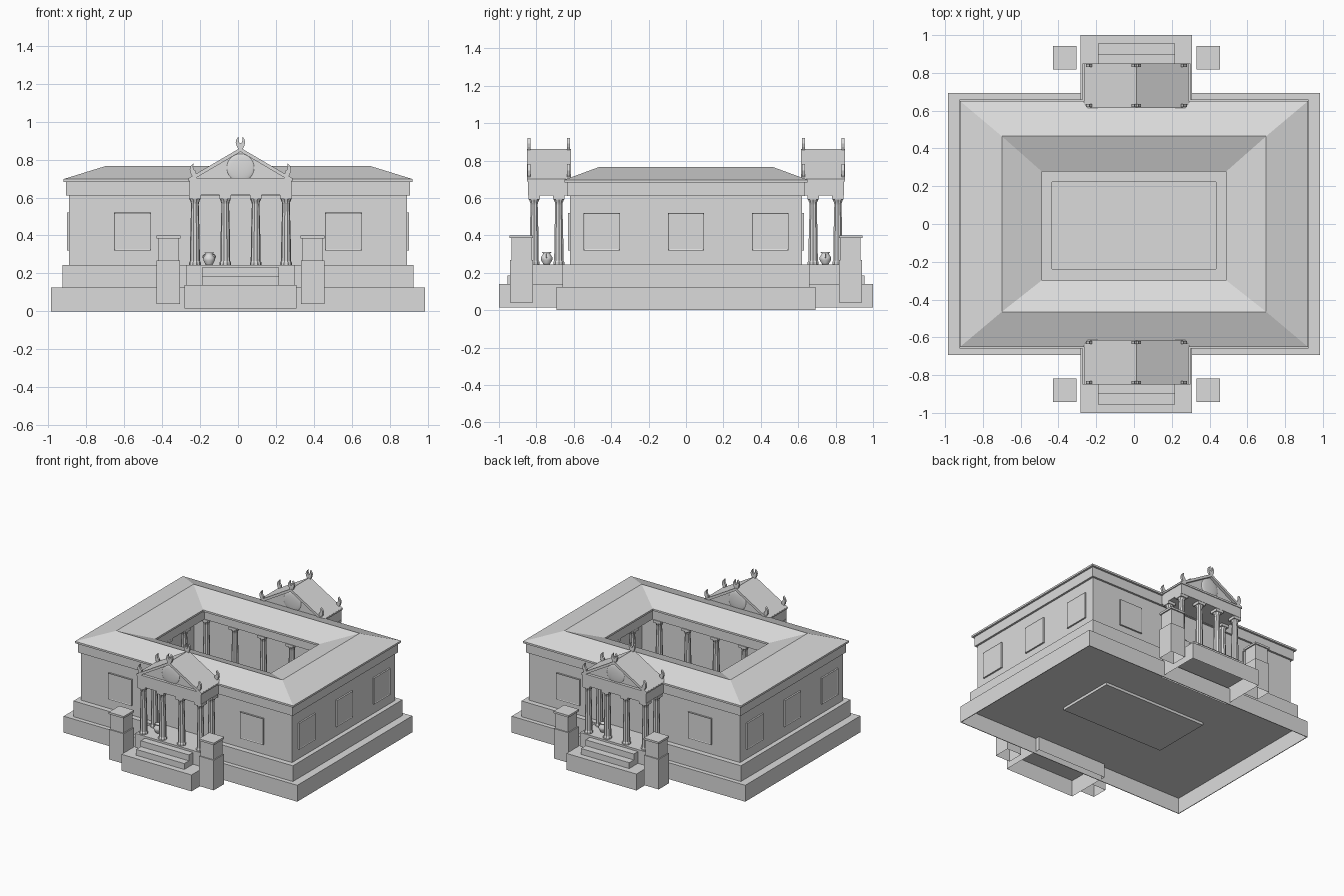
import bpy, bmesh, math
from mathutils import Matrix, Vector

if "Cube" in bpy.data.objects:
    bpy.data.objects.remove(bpy.data.objects["Cube"], do_unlink=True)

stone = bpy.data.materials.new("pale_grey_stone")
stone.use_nodes = True
GREY = (0.71, 0.71, 0.71, 1)
stone.diffuse_color = GREY
stone.node_tree.nodes["Principled BSDF"].inputs["Base Color"].default_value = GREY


def finish(name, bm, loc=(0, 0, 0), smooth=False):
    bmesh.ops.recalc_face_normals(bm, faces=bm.faces)
    mesh = bpy.data.meshes.new(name)
    bm.to_mesh(mesh)
    bm.free()
    mesh.materials.append(stone)
    for p in mesh.polygons:
        p.use_smooth = smooth
    ob = bpy.data.objects.new(name, mesh)
    ob.location = loc
    bpy.context.collection.objects.link(ob)
    return ob


def box(name, x, y, z, open_bottom=False):
    """Box from (min, max) ranges."""
    bm = bmesh.new()
    size = [b - a for a, b in (x, y, z)]
    mid = [(a + b) / 2 for a, b in (x, y, z)]
    bmesh.ops.create_cube(bm, size=1, matrix=Matrix.Translation(mid) @ Matrix.Diagonal((*size, 1)))
    if open_bottom:
        bm.normal_update()
        bmesh.ops.delete(bm, geom=[f for f in bm.faces if f.normal.z < -.5], context="FACES")
    return finish(name, bm)


def rect_sweep(name, profile):
    """Closed profile of (half x, half y, z, optional y shift) swept round a rectangle."""
    bm = bmesh.new()
    rings = [[bm.verts.new((sx * hx, sy * hy + sum(dy), z)) for sx, sy in ((-1, -1), (1, -1), (1, 1), (-1, 1))]
             for hx, hy, z, *dy in profile]
    for i, ring in enumerate(rings):
        nxt = rings[(i + 1) % len(rings)]
        for k in range(4):
            j = (k + 1) % 4
            bm.faces.new((ring[k], ring[j], nxt[j], nxt[k]))
    return finish(name, bm)


def prism(name, outline, y0, y1):
    """Outline of (x, z) points extruded along y."""
    bm = bmesh.new()
    face = bm.faces.new([bm.verts.new((x, y0, z)) for x, z in outline])
    new = bmesh.ops.extrude_face_region(bm, geom=[face])["geom"]
    bmesh.ops.translate(bm, vec=(0, y1 - y0, 0), verts=[v for v in new if isinstance(v, bmesh.types.BMVert)])
    return finish(name, bm)


def lathe(name, profile, loc, sides=16, flute=1.0, smooth=False):
    """Profile of (radius, z) turned round z; flute shrinks every other side."""
    bm = bmesh.new()
    rings = []
    for r, z in profile:
        ring = []
        for k in range(sides):
            a = math.tau * k / sides
            rr = r * (flute if k % 2 else 1)
            ring.append(bm.verts.new((rr * math.cos(a), rr * math.sin(a), z)))
        rings.append(ring)
    for a, b in zip(rings, rings[1:]):
        for k in range(sides):
            j = (k + 1) % sides
            bm.faces.new((a[k], a[j], b[j], b[k]))
    bm.faces.new(rings[0])
    bm.faces.new(rings[-1])
    return finish(name, bm, loc, smooth)


def column(name, x, y):
    shaft = lathe(name + "_shaft", [(.031, .245), (.031, .257), (.026, .265), (.025, .38), (.02, .565),
                                    (.022, .575), (.029, .592)], (x, y, 0), 20, .9)
    cap = box(name + "_capital", (x - .031, x + .031), (y - .031, y + .031), (.592, .612))
    return [shaft, cap]


def window(name, x, y, turn):
    """Thin raised frame with a slightly sunken panel, facing -y before turning."""
    bm = bmesh.new()
    bmesh.ops.create_cube(bm, size=1, matrix=Matrix.Diagonal((.195, .024, .2, 1)))
    bm.normal_update()
    front = [f for f in bm.faces if f.normal.y < -.5]
    bmesh.ops.inset_region(bm, faces=front, thickness=.008)
    bmesh.ops.translate(bm, vec=(0, .003, 0), verts=front[0].verts)
    ob = finish(name, bm, (x, y, .42))
    ob.rotation_euler.z = turn


# Stepped base, hollow underneath, with courtyard pool
rect_sweep("stepped_base", [(.985, .693, 0), (.985, .693, .125), (.925, .66, .125), (.925, .66, .245),
                            (.435, .23, .245, -.008), (.435, .23, .12, -.008), (.98, .688, .12), (.98, .688, 0)])
box("pool_floor", (-.435, .435), (-.238, .222), (.1, .122))

# Outer walls, frieze and roof
rect_sweep("walls", [(.89, .62, .245), (.89, .62, .615), (.7, .47, .69), (.7, .47, .245)])
rect_sweep("frieze", [(.905, .635, .61), (.905, .635, .685), (.85, .58, .685), (.85, .58, .61)])
rect_sweep("hipped_roof", [(.92, .65, .683), (.92, .65, .697), (.7, .465, .765),
                           (.488, .288, .697, -.01), (.488, .288, .683, -.01)])

# Windows on all four sides
for s in (-1, 1):
    for x in (-.555, .555):
        window("long_side_window", x, s * .62, 0 if s < 0 else math.pi)
    for y in (-.45, 0, .45):
        window("short_side_window", s * .89, y, s * math.pi / 2)

# Courtyard colonnade
rect_sweep("courtyard_beam", [(.55, .36, .61), (.55, .36, .69), (.5, .31, .69), (.5, .31, .61)])
for s in (-1, 1):
    for i in range(5):
        column("courtyard_column", -.5 + i * .24, s * .335)
    for y in (-.11, .11):
        column("courtyard_column", s * .53, y)

# Porch, built once and then repeated at the back
porch = [
    box("lower_step", (-.295, .295), (-1, -.655), (.015, .14), open_bottom=True),
    box("middle_step", (-.203, .203), (-.955, -.65), (.14, .185)),
    box("upper_step", (-.203, .203), (-.9, -.65), (.14, .23)),
    box("porch_floor", (-.285, .285), (-.85, -.62), (.14, .245)),
    box("entablature", (-.268, .268), (-.845, -.625), (.612, .688)),
    box("porch_cornice", (-.275, .275), (-.85, -.62), (.688, .702)),
    prism("pediment", [(-.24, .7), (.24, .7), (0, .845)], -.828, -.637),
    prism("gable_roof", [(-.277, .7), (0, .862), (.277, .7), (.24, .7), (0, .841), (-.24, .7)], -.85, -.615),
]
for x in (-.24, -.08, .08, .24):
    porch += column("porch_column", x, -.812)
for x in (-.24, .24):
    porch += column("porch_column", x, -.68)

# Shallow round relief on both ends of the pediment
for y in (-.827, -.638):
    bm = bmesh.new()
    bmesh.ops.create_uvsphere(bm, u_segments=32, v_segments=16, radius=1,
                              matrix=Matrix.Diagonal((.073, .01, .073, 1)))
    bmesh.ops.bisect_plane(bm, geom=bm.verts[:] + bm.edges[:] + bm.faces[:], plane_co=(0, 0, -.055),
                           plane_no=(0, 0, -1), clear_outer=True)
    porch.append(finish("pediment_relief", bm, (0, y, .757), True))

# Flanking pedestals, hollow underneath
for x in (-.38, .38):
    for part, h, z in (("base", .062, (.04, .268)), ("block", .054, (.268, .388)), ("cap", .063, (.385, .4))):
        porch.append(box("pedestal_" + part, (x - h, x + h), (-.88 - h, -.88 + h), z, part == "base"))

# Horned roof ornaments
horn = [(0, 0), (.012, 0), (.02, .016), (.025, .036), (.021, .052), (.01, .066), (.011, .048), (.007, .036),
        (0, .03)]
for y in (-.84, -.628):
    for side in (-1, 1):
        porch.append(prism("ridge_ornament", [(side * x, .855 + z) for x, z in horn], y - .008, y + .008))
        eave = [(side * (.235 + 1.3 * x), .705 + 1.15 * z) for x, z in horn]
        porch.append(prism("eave_ornament", eave, y - .008, y + .008))

# Two-handled vase
vase_x, vase_y = -.165, -.745
porch.append(lathe("vase", [(.018, .245), (.02, .25), (.03, .268), (.031, .282), (.02, .298), (.018, .303),
                            (.026, .31), (.02, .31), (.014, .298)], (vase_x, vase_y, 0), 20, smooth=True))
for side in (-1, 1):
    bm = bmesh.new()
    rings = []
    for i in range(7):
        a = -math.pi / 2 + math.pi * i / 6
        out = Vector((math.cos(a) * side, 0, math.sin(a)))
        centre = Vector((side * .021, 0, .288)) + out * .012
        rings.append([bm.verts.new(centre + .003 * (out * p + Vector((0, q, 0))))
                      for p, q in ((1, 0), (0, 1), (-1, 0), (0, -1))])
    for a, b in zip(rings, rings[1:]):
        for k in range(4):
            bm.faces.new((a[k], a[k - 1], b[k - 1], b[k]))
    porch.append(finish("vase_handle", bm, (vase_x, vase_y, 0), True))

# Shift the front porch and turn a copy to the back
shift = Matrix.Translation((.013, 0, 0))
half_turn = Matrix.Rotation(math.pi, 4, "Z")
for ob in porch:
    place = Matrix.Translation(ob.location)
    back = ob.copy()
    back.name = "back_" + ob.name
    bpy.context.collection.objects.link(back)
    ob.matrix_world = shift @ place
    back.matrix_world = shift @ half_turn @ place
